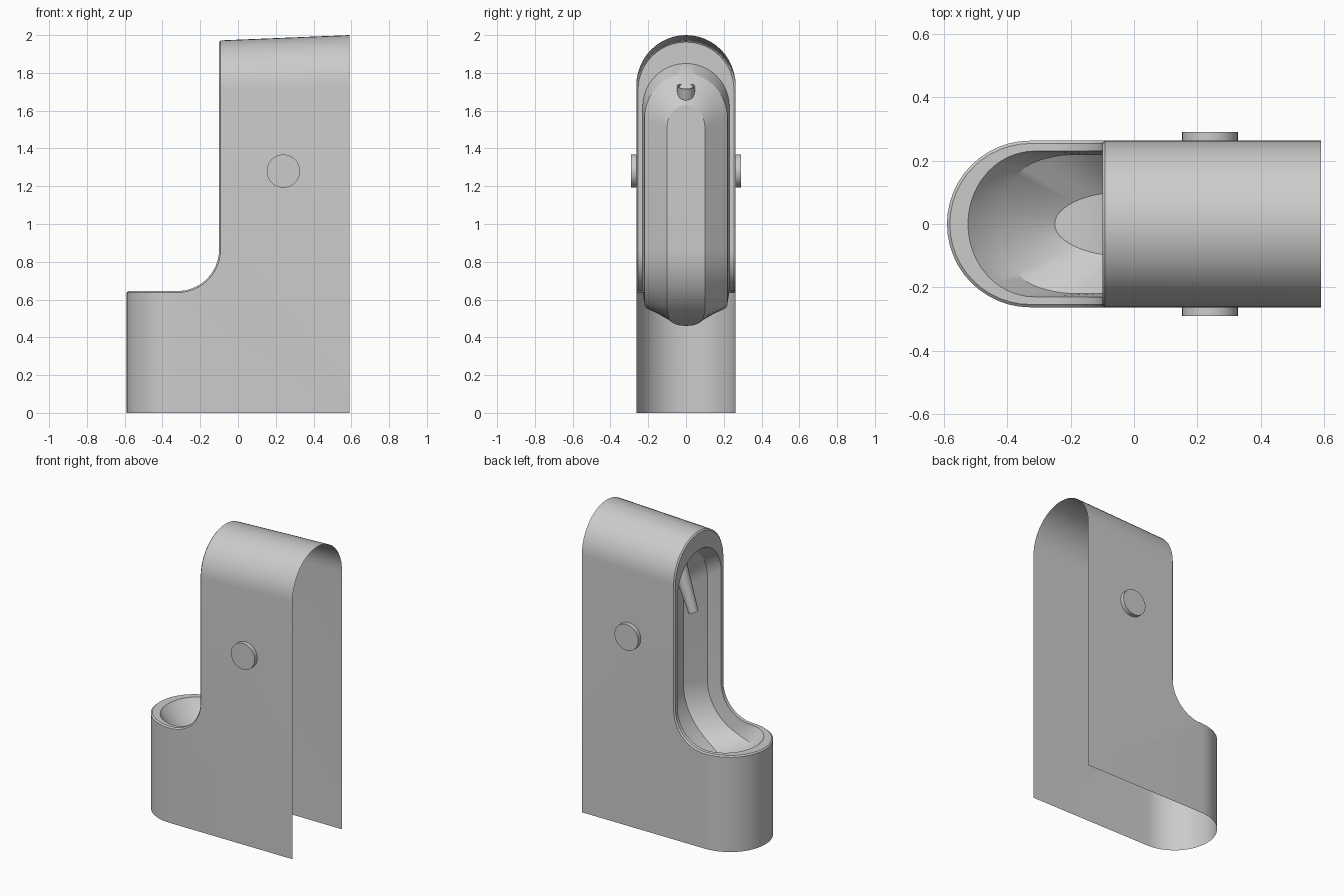
import bpy, bmesh, math
from mathutils import Vector

if "Cube" in bpy.data.objects:
    bpy.data.objects.remove(bpy.data.objects["Cube"])

HALF_PI = math.pi / 2
FR, FX, FZ = 0.22, -0.32, 0.865      # fillet radius and centre of the L-shaped front
FLEN = FR * HALF_PI


def on_front(s, y, d):
    """Point on the L-shaped front at path length s, pushed inwards by d."""
    if s < 0:
        return Vector((FX + FR + d, y, FZ - s))
    if s < FLEN:
        t = s / FR
        return Vector((FX + (FR + d) * math.cos(t), y, FZ - (FR + d) * math.sin(t)))
    return Vector((FX - (s - FLEN), y, FZ - FR - d))


N = 12


def half_loop(w, d, top, ta, end, ea):
    """Stretched oval wrapped on the front: top arch, side run, lower arch."""
    pts = []
    for i in range(N + 1):
        a = HALF_PI * i / N
        pts.append(on_front(top + ta * (1 - math.cos(a)), w * math.sin(a), d))
    for i in range(N):
        pts.append(on_front((end - ea) * i / N, w, d))
    for i in range(N + 1):
        a = HALF_PI * i / N
        pts.append(on_front(end - ea + ea * math.sin(a), w * math.cos(a), d))
    return pts


def finish(bm, name, angle=30):
    bmesh.ops.remove_doubles(bm, verts=bm.verts, dist=0.0001)
    bmesh.ops.recalc_face_normals(bm, faces=bm.faces)
    me = bpy.data.meshes.new(name)
    bm.to_mesh(me)
    bm.free()
    ob = bpy.data.objects.new(name, me)
    bpy.context.collection.objects.link(ob)
    bpy.ops.object.select_all(action='DESELECT')
    ob.select_set(True)
    bpy.context.view_layer.objects.active = ob
    bpy.ops.object.shade_smooth_by_angle(angle=math.radians(angle))
    return ob


def sheet(name, loops):
    """Skin successive half loops, on both sides of y = 0."""
    bm = bmesh.new()
    for sy in (1, -1):
        rows = [[bm.verts.new((p.x, p.y * sy, p.z)) for p in lp] for lp in loops]
        for a, b in zip(rows, rows[1:]):
            for i in range(len(a) - 1):
                bm.faces.new((a[i], a[i + 1], b[i + 1], b[i]))
    bmesh.ops.dissolve_degenerate(bm, edges=bm.edges, dist=0.0001)
    return finish(bm, name)


edge = half_loop(0.263, 0.008, -1.107, 0.263, 0.616, 0.263)
lip = half_loop(0.254, 0.0, -1.098, 0.254, 0.607, 0.254)
mouth = half_loop(0.23, 0.0, -0.985, 0.23, 0.55, 0.21)
step = half_loop(0.22, 0.095, -0.93, 0.24, 0.456, 0.21)
floor = half_loop(0.1, 0.19, -0.765, 0.12, 0.308, 0.12)

# Outer shell: rim edge carried back to the open rear and down to the open base
outer = []
for i, p in enumerate(edge):
    if i <= N:
        outer.append(Vector((0.59, p.y, p.z * 2.0 / edge[0].z)))
    elif i < 2 * N + 1:
        outer.append(Vector((0.59, p.y, 0)))
    else:
        outer.append(Vector((p.x, p.y, 0)))
sheet("outer_shell", [outer, edge])

# Rim and sunken basin
sheet("rim", [edge, lip, mouth])
spine = [on_front(max(-0.765, min(0.308, s)), 0, 0.19) for s in
         [-0.765 + 0.12 * (1 - math.cos(HALF_PI * i / N)) for i in range(N + 1)]
         + [0.188 * i / N for i in range(N)]
         + [0.188 + 0.12 * math.sin(HALF_PI * i / N) for i in range(N + 1)]]
sheet("basin", [mouth, step, floor, spine])


def rod(name, a, b, r1, r2, segs, recess=0.0):
    """Round rod from a to b, optionally with hollowed ends."""
    a, b = Vector(a), Vector(b)
    bm = bmesh.new()
    bmesh.ops.create_cone(bm, cap_ends=True, segments=segs, radius1=r1, radius2=r2,
                          depth=(b - a).length)
    if recess:
        caps = [f for f in bm.faces if len(f.verts) > 4]
        bmesh.ops.inset_individual(bm, faces=caps, thickness=0.008, depth=0)
        bmesh.ops.inset_individual(bm, faces=caps, thickness=0.001, depth=-recess)
    ob = finish(bm, name)
    ob.location = (a + b) / 2
    ob.rotation_euler = (b - a).to_track_quat('Z', 'Y').to_euler()
    return ob


# Spout hanging under the hood
rod("spout", (-0.055, 0, 1.42), (0.055, 0, 1.73), 0.032, 0.048, 24, 0.02)

# Side push buttons
for side, sy in (("front", -1), ("back", 1)):
    rod(side + "_button", (0.24, 0.263 * sy, 1.28), (0.24, 0.291 * sy, 1.28),
        0.088, 0.088, 40)
